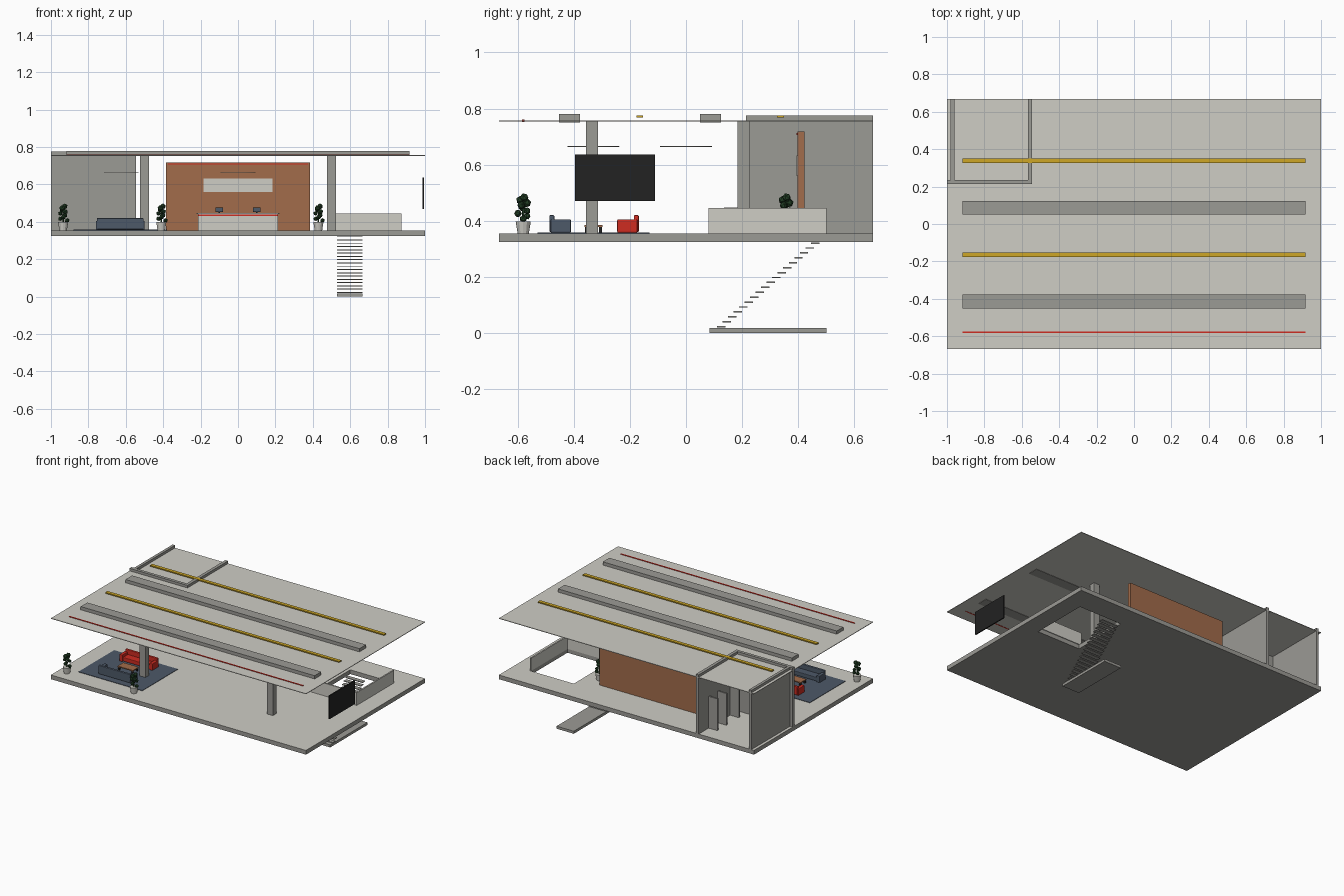
import bpy
import bmesh
import math
import random
from mathutils import Matrix, Vector

cube = bpy.data.objects.get("Cube")
if cube:
    bpy.data.objects.remove(cube, do_unlink=True)


def material(name, r, g, b):
    m = bpy.data.materials.new(name)
    m.use_nodes = True
    m.diffuse_color = (r, g, b, 1)
    m.node_tree.nodes["Principled BSDF"].inputs["Base Color"].default_value = (r, g, b, 1)
    return m


LIGHT = material("pale plaster", 0.62, 0.61, 0.56)
GREY = material("grey concrete", 0.33, 0.325, 0.30)
RED = material("red", 0.62, 0.025, 0.015)
YELLOW = material("yellow", 0.62, 0.39, 0.02)
WOOD = material("wood", 0.36, 0.15, 0.07)
BLUE = material("slate blue", 0.075, 0.10, 0.14)
BLACK = material("black", 0.016, 0.016, 0.016)
GREEN = material("leaf green", 0.018, 0.055, 0.02)


def finish(name, bm, *mats):
    mesh = bpy.data.meshes.new(name)
    bm.to_mesh(mesh)
    bm.free()
    for m in mats:
        mesh.materials.append(m)
    ob = bpy.data.objects.new(name, mesh)
    bpy.context.collection.objects.link(ob)
    return ob


def add_box(bm, x, y, z):
    """Add a box spanning the three (low, high) ranges."""
    size = [b - a for a, b in (x, y, z)]
    mid = [(a + b) / 2 for a, b in (x, y, z)]
    bmesh.ops.create_cube(bm, size=1, matrix=Matrix.Translation(mid) @ Matrix.Diagonal((*size, 1)))


def box(name, mat, *spans, bevel=0):
    """One object made of one or more boxes."""
    bm = bmesh.new()
    for s in spans:
        add_box(bm, *s)
    ob = finish(name, bm, mat)
    if bevel:
        mod = ob.modifiers.new("soft edges", "BEVEL")
        mod.width = bevel
        mod.segments = 2
    return ob


FLOOR, ROOF, DEPTH = 0.355, 0.755, 0.667

# Floor slab around the stair opening, pale on top
bm = bmesh.new()
hx, hy, slab = (0.53, 0.87), (0.085, 0.50), (0.325, FLOOR)
add_box(bm, (-1, hx[0]), (-DEPTH, DEPTH), slab)
add_box(bm, (hx[1], 1), (-DEPTH, DEPTH), slab)
add_box(bm, hx, (-DEPTH, hy[0]), slab)
add_box(bm, hx, (hy[1], DEPTH), slab)
bm.normal_update()
for f in bm.faces:
    f.material_index = 1 if f.normal.z > 0.5 else 0
finish("floor_slab", bm, GREY, LIGHT)

# Roof sheet, beams and strips
box("roof", LIGHT, ((-1, 1), (-DEPTH, DEPTH), (0.753, 0.757)))
run = (-0.917, 0.917)
for i, y in enumerate((-0.415, 0.087)):
    box(f"roof_beam_{i}", GREY, (run, (y - 0.037, y + 0.037), (0.751, 0.78)))
for i, y in enumerate((-0.165, 0.337)):
    box(f"yellow_strip_{i}", YELLOW, (run, (y - 0.012, y + 0.012), (0.768, 0.776)))
box("red_strip", RED, (run, (-0.584, -0.576), (0.752, 0.761)))

# Columns
for x in (-0.5, 0.5):
    for y in (-0.335, 0.205):
        box("column", GREY, ((x - 0.023, x + 0.023), (y - 0.021, y + 0.021), (FLOOR, ROOF)))

# Corner room with open back, and its small partitions
tall = (FLOOR, 0.775)
box("room_front_wall", GREY, ((-1, -0.545), (0.213, 0.235), tall))
box("room_outer_wall", GREY, ((-0.98, -0.96), (0.235, DEPTH), tall))
box("room_inner_wall", GREY, ((-0.567, -0.545), (0.235, DEPTH), tall))
for y in (0.55, 0.45, 0.31):
    box("room_partition", GREY, ((-0.635, -0.567), (y - 0.006, y + 0.006), (FLOOR, 0.58)))

# Stair parapets, treads and lower landing
box("stair_parapet", LIGHT,
    ((0.515, 0.875), (0.08, 0.09), (FLOOR, 0.445)),
    ((0.865, 0.875), (0.09, 0.50), (FLOOR, 0.445)))
STEPS = 18
for i in range(STEPS):
    t = i / (STEPS - 1)
    y, z = 0.125 + 0.335 * t, 0.022 + 0.298 * t
    box("stair_tread", GREY, ((0.53, 0.665), (y - 0.015, y + 0.015), (z - 0.002, z + 0.003)))
box("stair_landing", GREY, ((0.53, 0.665), (0.083, 0.50), (0, 0.018)))

# Wooden feature wall with trim and blank panel
box("feature_wall", WOOD, ((-0.384, 0.384), (0.398, 0.422), (FLOOR, 0.718)))
box("feature_wall_trim", RED, ((-0.375, 0.375), (0.393, 0.398), (0.706, 0.713)))
box("feature_wall_panel", LIGHT, ((-0.185, 0.185), (0.393, 0.398), (0.56, 0.633)))

# Reception desk with two screens
box("desk", LIGHT, ((-0.215, 0.215), (0.14, 0.222), (FLOOR, 0.443)),
    ((-0.222, 0.222), (0.135, 0.227), (0.443, 0.448)))
box("desk_stripe", RED, ((-0.213, 0.213), (0.136, 0.14), (0.432, 0.439)))
for x in (-0.1, 0.1):
    box("desk_screen", BLACK, ((x - 0.021, x + 0.021), (0.2, 0.205), (0.453, 0.476)),
        ((x - 0.005, x + 0.005), (0.201, 0.204), (0.448, 0.453)))
    box("desk_screen_face", BLUE, ((x - 0.02, x + 0.02), (0.198, 0.2), (0.454, 0.475)))

# Large wall screen
box("large_screen", BLACK, ((0.986, 0.994), (-0.395, -0.11), (0.47, 0.636)))

# Lounge: rug, two facing sofas, table
box("rug", BLUE, ((-0.88, -0.38), (-0.53, -0.13), (FLOOR, 0.358)))


def sofa(name, mat, back_y, d):
    """Sofa with its back at back_y, facing direction d along y."""
    def span(a, b):
        return tuple(sorted((back_y + d * a, back_y + d * b)))
    box(name, mat,
        ((-0.735, -0.525), span(0.015, 0.072), (0.36, 0.388)),
        ((-0.755, -0.505), span(0, 0.018), (0.36, 0.42)),
        ((-0.76, -0.735), span(0.005, 0.077), (0.357, 0.405)),
        ((-0.525, -0.50), span(0.005, 0.077), (0.357, 0.405)), bevel=0.004)


sofa("blue_sofa", BLUE, -0.487, 1)
sofa("red_sofa", RED, -0.168, -1)
box("table_top", WOOD, ((-0.69, -0.57), (-0.362, -0.298), (0.378, 0.385)))
box("table_legs", BLACK, *[((x - 0.005, x + 0.005), (y - 0.005, y + 0.005), (0.358, 0.378))
                           for x in (-0.682, -0.578) for y in (-0.355, -0.305)])

# Hanging ring lights
for x, y in ((-0.625, -0.33), (0, 0)):
    bpy.ops.mesh.primitive_torus_add(location=(x, y, 0.665), major_radius=0.09, minor_radius=0.0025,
                                     major_segments=32, minor_segments=6)
    ring = bpy.context.object
    ring.name = "ring_light"
    ring.data.materials.append(LIGHT)
    bpy.ops.object.shade_smooth_by_angle()


# Potted plants
def plant(x, y):
    base = Vector((x, y, FLOOR))
    bm = bmesh.new()
    bmesh.ops.create_cone(bm, cap_ends=True, segments=12, radius1=0.02, radius2=0.027, depth=0.043,
                          matrix=Matrix.Translation(base + Vector((0, 0, 0.0215))))
    finish("plant_pot", bm, LIGHT)
    rng = random.Random(4)
    bm = bmesh.new()
    bmesh.ops.create_cone(bm, cap_ends=True, segments=6, radius1=0.005, radius2=0.003, depth=0.08,
                          matrix=Matrix.Translation(base + Vector((0, 0, 0.075))))
    for i in range(9):
        a = i * 2.4
        r = 0.022 * (1 - i / 14)
        p = base + Vector((r * math.cos(a), r * math.sin(a), 0.052 + 0.0095 * i))
        bmesh.ops.create_icosphere(bm, subdivisions=1, radius=rng.uniform(0.012, 0.017),
                                   matrix=Matrix.Translation(p) @ Matrix.Rotation(a, 4, "X"))
    finish("plant_leaves", bm, GREEN)


for spot in ((-0.935, -0.58), (-0.41, -0.58), (0.43, 0.355)):
    plant(*spot)
